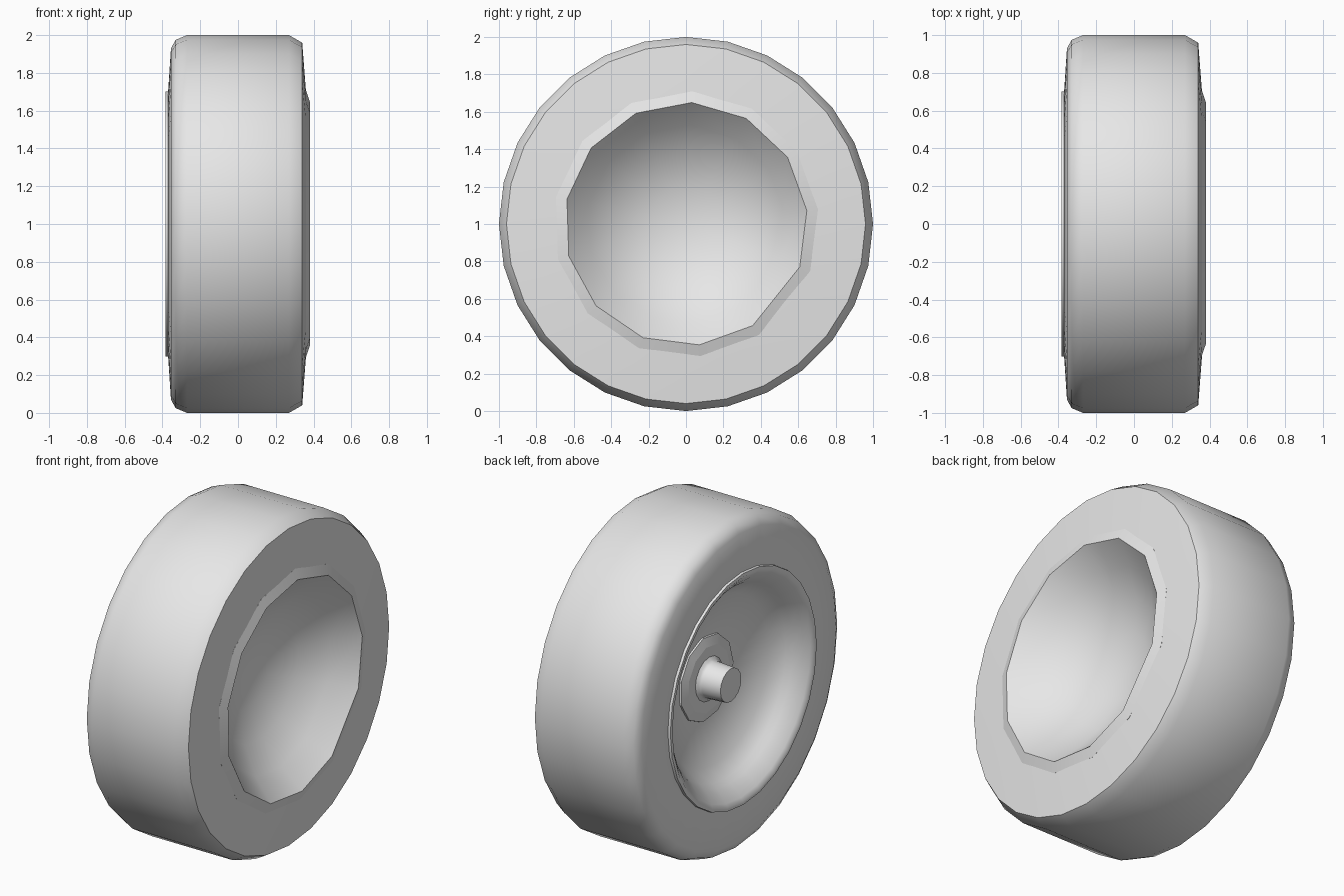
import bpy, bmesh
from math import sin, cos, radians

cube = bpy.data.objects.get("Cube")
if cube:
    bpy.data.objects.remove(cube)

grey = bpy.data.materials.new("light_grey")
grey.use_nodes = True
grey.diffuse_color = (0.8, 0.8, 0.8, 1)
grey.node_tree.nodes["Principled BSDF"].inputs["Base Color"].default_value = (0.8, 0.8, 0.8, 1)


def even(sides, start=0):
    return [start + 360 * i / sides for i in range(sides)]


def lathe(name, profile, angles, smooth=42):
    """Turn (x, radius) points round the wheel axis, at the given angles."""
    bm = bmesh.new()
    rings = [[bm.verts.new((x, r * sin(radians(a)), 1 + r * cos(radians(a))))
              for a in angles] for x, r in profile]
    n = len(angles)
    for p, q in zip(rings, rings[1:]):
        for i in range(n):
            j = (i + 1) % n
            bm.faces.new((p[i], q[i], q[j], p[j]))
    bmesh.ops.remove_doubles(bm, verts=bm.verts, dist=0.0001)
    mesh = bpy.data.meshes.new(name)
    bm.to_mesh(mesh)
    bm.free()
    mesh.materials.append(grey)
    obj = bpy.data.objects.new(name, mesh)
    bpy.context.collection.objects.link(obj)
    bpy.ops.object.select_all(action="DESELECT")
    obj.select_set(True)
    bpy.context.view_layer.objects.active = obj
    bpy.ops.object.shade_smooth_by_angle(angle=radians(smooth))
    return obj


# Tyre: rounded shoulder on the hub side, crisp chamfer on the open side
lathe("tyre", [(-0.36, 0.67), (-0.37, 0.70), (-0.355, 0.93), (-0.33, 0.975),
               (-0.27, 1), (0.27, 1), (0.34, 0.96), (0.36, 0.70), (0.362, 0.66),
               (-0.36, 0.67)], even(28))

# Open bowl with a coarse rim: regular steps and one wider step
bowl_angles = [2.7 + 27 * k + (9 if k > 4 else 0) for k in range(13)]
lathe("bowl", [(0.34, 0.71), (0.36, 0.71), (0.38, 0.65), (0.25, 0.53), (0.14, 0.38),
               (0.07, 0.2), (0.05, 0)], bowl_angles)

# Dished rim and disc on the hub side
lathe("rim", [(-0.13, 0), (-0.13, 0.25), (-0.20, 0.50), (-0.27, 0.57), (-0.30, 0.59),
              (-0.345, 0.63), (-0.37, 0.66), (-0.385, 0.68), (-0.385, 0.70),
              (-0.35, 0.705)], even(28))

# Hub flange and axle
lathe("hub_flange", [(-0.155, 0), (-0.155, 0.20), (-0.14, 0.255), (-0.12, 0.26)],
      even(11, 8), 12)
lathe("axle", [(-0.30, 0), (-0.30, 0.10), (-0.18, 0.107), (-0.165, 0.115),
               (-0.15, 0.14)], even(16))
